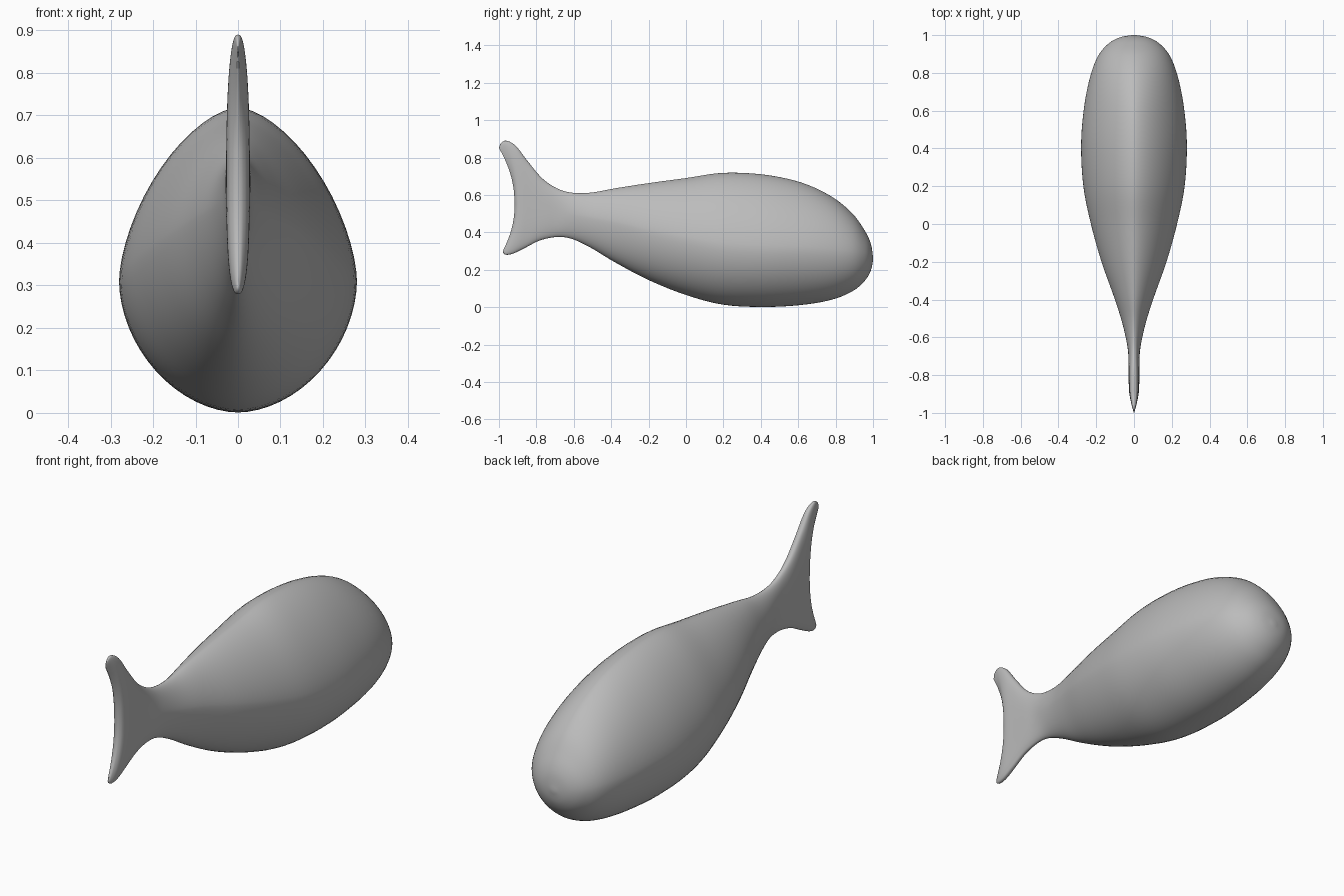
import bpy, bmesh, math

if "Cube" in bpy.data.objects:
    bpy.data.objects.remove(bpy.data.objects["Cube"])

# Body stations: y, top z, bottom z, widest z, half width
BODY = [
    (1.0, .268, .252, .26, .010), (.988, .34, .195, .268, .075), (.955, .41, .14, .275, .135),
    (.89, .50, .085, .285, .19), (.78, .59, .04, .295, .232), (.62, .665, .012, .305, .264),
    (.42, .708, .001, .31, .28), (.2, .718, .013, .325, .268), (0, .69, .065, .36, .228),
    (-.2, .663, .145, .405, .172), (-.38, .635, .24, .45, .108), (-.51, .612, .318, .475, .066)]
# Tail stations: top y, top z, bottom y, bottom z, middle y, middle z, half width
TAIL = [
    (-.61, .612, -.61, .365, -.61, .495, .042), (-.69, .635, -.69, .375, -.68, .51, .031),
    (-.77, .69, -.78, .357, -.755, .53, .029), (-.85, .785, -.86, .317, -.825, .55, .028),
    (-.91, .862, -.92, .288, -.875, .55, .027), (-.96, .89, -.96, .28, -.90, .55, .022),
    (-.99, .876, -.978, .292, -.912, .55, .012), (-1.0, .85, -.975, .31, -.916, .55, .003)]
# Append cross-section exponents (upper, lower): fuller at nose and fin
keys = []
for i, (y, zt, zb, zc, w) in enumerate(BODY):
    f = min(1, i / 5)
    keys.append((y, zt, y, zb, y, zc, w, 2 - .38 * f, 2 - .15 * f))
for i, k in enumerate(TAIL):
    p = 1.8 + min(i, 4) * .3
    keys.append(k + (p, p))


def spline(a, b, c, d, t):
    return tuple(.5 * (2 * q + (r - p) * t + (2 * p - 5 * q + 4 * r - s) * t * t
                       + (3 * q - p - 3 * r + s) * t ** 3) for p, q, r, s in zip(a, b, c, d))


def ring(bm, k, n):
    yt, zt, yb, zb, ym, zc, w, pu, pl = k
    out = []
    for i in range(n):
        a = 2 * math.pi * i / n
        c, s = math.cos(a), math.sin(a)
        p = pu if c >= 0 else pl
        v = abs(c) ** (2 / p)
        x = math.copysign(abs(s) ** (2 / p), s) * w if abs(s) > 1e-6 else 0
        ye, ze = (yt, zt) if c >= 0 else (yb, zb)
        out.append(bm.verts.new((x, ym + (ye - ym) * v ** 2.1, zc + (ze - zc) * v)))
    return out


# Whole fish: one smooth loft from nose to forked tail
N, STEPS = 64, 5
rows = []
for i in range(len(keys) - 1):
    q = [keys[max(0, min(len(keys) - 1, i + j))] for j in (-1, 0, 1, 2)]
    rows += [spline(*q, s / STEPS) for s in range(STEPS)]
rows.append(keys[-1])

bm = bmesh.new()
rings = [ring(bm, r, N) for r in rows]
for a, b in zip(rings, rings[1:]):
    for i in range(N):
        j = (i + 1) % N
        bm.faces.new((a[i], a[j], b[j], b[i]))
# End caps, bridged left to right
for r in (rings[0], rings[-1]):
    for i in range(N // 2):
        f = [r[i], r[i + 1], r[(N - i - 1) % N], r[(N - i) % N]]
        bm.faces.new(list(dict.fromkeys(f)))
bmesh.ops.recalc_face_normals(bm, faces=bm.faces)
for f in bm.faces:
    f.smooth = True

mesh = bpy.data.meshes.new("fish_body")
bm.to_mesh(mesh)
bm.free()
grey = bpy.data.materials.new("plain grey")
grey.diffuse_color = (.5, .5, .5, 1)
grey.use_nodes = True
grey.node_tree.nodes["Principled BSDF"].inputs["Base Color"].default_value = grey.diffuse_color
mesh.materials.append(grey)
obj = bpy.data.objects.new("fish_body", mesh)
bpy.context.collection.objects.link(obj)
